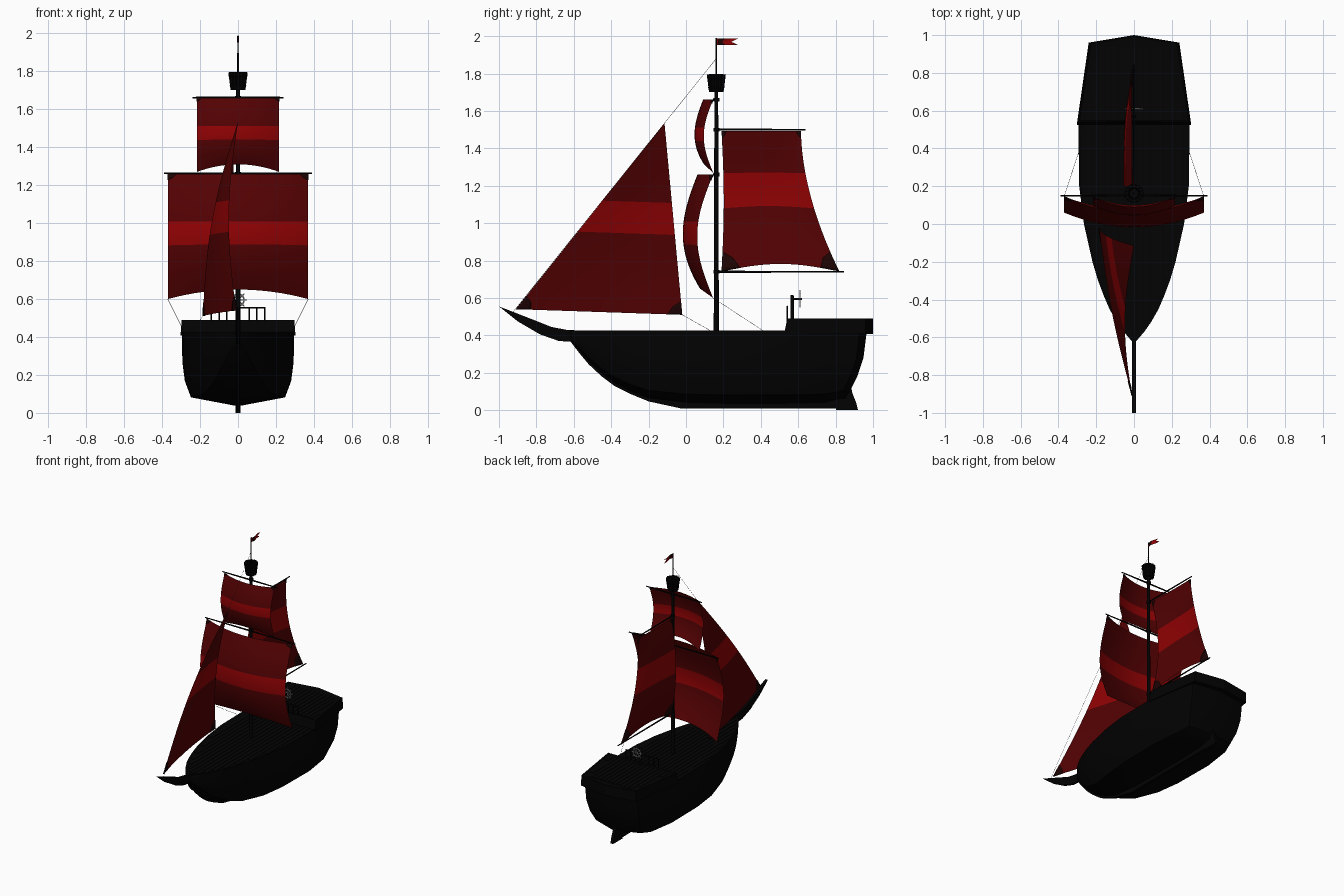
import bpy, bmesh, math
from mathutils import Vector, Matrix

if "Cube" in bpy.data.objects:
    bpy.data.objects.remove(bpy.data.objects["Cube"])


def material(name, r, g, b):
    m = bpy.data.materials.new(name)
    m.use_nodes = True
    m.diffuse_color = (r, g, b, 1)
    bsdf = next(n for n in m.node_tree.nodes if n.type == 'BSDF_PRINCIPLED')
    bsdf.inputs["Base Color"].default_value = (r, g, b, 1)
    bsdf.inputs["Roughness"].default_value = 0.8
    return m


BLACK = material("black wood", 0.0006, 0.0006, 0.0006)
PLANK = material("deck planks", 0.001, 0.001, 0.001)
DARK = material("dark red cloth", 0.088, 0.0004, 0.0008)
BRIGHT = material("bright red cloth", 0.285, 0.0006, 0.0012)
PATCH = material("corner patch", 0.012, 0.001, 0.001)
STEEL = material("grey metal", 0.5, 0.5, 0.5)
ROPE = material("rope", 0.03, 0.03, 0.028)


def finish(name, bm, mats, angle=0.6):
    me = bpy.data.meshes.new(name)
    bm.to_mesh(me)
    bm.free()
    for m in mats:
        me.materials.append(m)
    ob = bpy.data.objects.new(name, me)
    bpy.context.collection.objects.link(ob)
    bpy.ops.object.select_all(action='DESELECT')
    ob.select_set(True)
    bpy.context.view_layer.objects.active = ob
    bpy.ops.object.shade_smooth_by_angle(angle=angle)
    return ob


def rod(name, a, b, r0, r1, mat, sides=8):
    a, b = Vector(a), Vector(b)
    bm = bmesh.new()
    rot = (b - a).to_track_quat('Z', 'Y').to_matrix().to_4x4()
    bmesh.ops.create_cone(bm, cap_ends=True, segments=sides, radius1=r0, radius2=r1,
                          depth=(b - a).length, matrix=Matrix.Translation((a + b) / 2) @ rot)
    return finish(name, bm, [mat], 0.9)


def prism(name, pts, axis, lo, hi, mat, inset=0, drop=0):
    """Extrude a flat outline along x or z, with an optional sunken top."""
    bm = bmesh.new()
    place = (lambda p, h: (h, p[0], p[1])) if axis == 'x' else (lambda p, h: (p[0], p[1], h))
    rings = [[bm.verts.new(place(p, h)) for p in pts] for h in (lo, hi)]
    bm.faces.new(rings[0])
    top = bm.faces.new(rings[1])
    for i in range(len(pts)):
        j = (i + 1) % len(pts)
        bm.faces.new((rings[0][i], rings[0][j], rings[1][j], rings[1][i]))
    bmesh.ops.recalc_face_normals(bm, faces=bm.faces)
    if inset:
        bmesh.ops.inset_region(bm, faces=[top], thickness=inset)
        bmesh.ops.translate(bm, verts=top.verts, vec=(0, 0, -drop))
    return finish(name, bm, [mat], 0.3)


def cloth(name, f, nu, nv, mats, band=None):
    """Grid surface f(u, v); faces whose v lies in the band take the second material."""
    bm = bmesh.new()
    g = [[bm.verts.new(f(i / nu, j / nv)) for i in range(nu + 1)] for j in range(nv + 1)]
    for j in range(nv):
        for i in range(nu):
            face = bm.faces.new((g[j][i], g[j][i + 1], g[j + 1][i + 1], g[j + 1][i]))
            face.material_index = int(bool(band) and band[0] < (j + 0.5) / nv < band[1])
    bmesh.ops.remove_doubles(bm, verts=bm.verts, dist=1e-5)
    return finish(name, bm, mats, 1.5)


def corner(name, f, u0, v0, du, dv):
    ob = cloth(name, lambda a, b: f(u0 + du * a * (1 - 0.4 * b), v0 + dv * b * (1 - 0.4 * a)),
               4, 4, [PATCH])
    mod = ob.modifiers.new("thickness", 'SOLIDIFY')
    mod.thickness, mod.offset = 0.006, 0


# Hull: stations of y, half width, bottom height
TOP = 0.425
STATIONS = [(-.62, .012, .37), (-.57, .055, .32), (-.52, .09, .26), (-.45, .13, .195),
            (-.38, .16, .142), (-.3, .19, .1), (-.2, .22, .062), (0, .265, .04), (.2, .29, .035),
            (.53, .295, .035), (.75, .262, .04), (.93, .228, .06)]
SECTION = [(1, 1), (.995, .6), (.95, .34), (.84, .12), (0, 0)]


def half_width(y):
    for (y0, w0, _), (y1, w1, _) in zip(STATIONS, STATIONS[1:]):
        if y0 <= y <= y1:
            return w0 + (w1 - w0) * (y - y0) / (y1 - y0)
    return 0


bm = bmesh.new()
rings = []
for y, w, zb in STATIONS + [(.967, 0, .06)]:
    half = []
    for x, t in SECTION:
        rake = 0.115 * (1 - t) ** 2 if y > 0.9 else 0
        half.append((w * x ** (1 + max(0, -y) / 0.6), y - rake, zb + (TOP - zb) * t))
    pts = half + [(-x, yy, z) for x, yy, z in half[-2::-1]]
    rings.append([bm.verts.new(p) for p in pts])
for a, b in zip(rings, rings[1:]):
    for i in range(len(a)):
        j = (i + 1) % len(a)
        bm.faces.new((a[i], a[j], b[j], b[i]))
bm.faces.new(rings[0])
bmesh.ops.remove_doubles(bm, verts=bm.verts, dist=1e-4)
bmesh.ops.recalc_face_normals(bm, faces=bm.faces)
deck = [f for f in bm.faces if f.calc_center_median().z > TOP - 0.001]
bmesh.ops.inset_region(bm, faces=deck, thickness=0.012)
bmesh.ops.translate(bm, verts=list({v for f in deck for v in f.verts}), vec=(0, 0, -0.008))
finish("hull", bm, [BLACK], 0.45)

# Keel with stem, rudder, bowsprit
prism("keel", [(-.62, .37), (-.57, .305), (-.52, .245), (-.45, .18), (-.38, .128), (-.3, .088),
               (-.2, .047), (-.02, .008), (.86, .008), (.86, .06), (0, .06), (-.2, .08),
               (-.3, .12), (-.45, .22), (-.57, .36)], 'x', -.01, .01, BLACK)
prism("rudder", [(.8, .0), (.92, .0), (.91, .04), (.89, .09), (.88, .14), (.92, .22),
                 (.95, .35), (.9, .35), (.84, .1)], 'x', -.012, .012, BLACK)
prism("bowsprit", [(-1, .555), (-.9, .475), (-.78, .405), (-.68, .37), (-.6, .365), (-.56, .425),
                   (-.64, .43), (-.72, .445), (-.82, .485)], 'x', -.011, .011, BLACK)

# Raised stern deck: overhanging rim, sides and front leaning inward
outline = [(.303, .525), (.24, .96), (0, 1), (-.24, .96), (-.303, .525)]
stern = prism("stern_deck", outline, 'z', .408, .49, BLACK, 0.012, 0.006)
for v in stern.data.vertices:
    if v.co.z > .45:
        v.co.x *= .98
        v.co.y += .016 if v.co.y < .6 else 0

# Deck planks
for k in range(-7, 8):
    x = k * 0.034
    edge = abs(x) + 0.026
    front = next(n / 100 for n in range(-60, 50) if half_width(n / 100) > edge)
    for name, y0, y1, z in (("main_plank", front, .523, .417),
                            ("stern_plank", .556, min(.94, .53 + (.256 - abs(x)) / .151), .484)):
        prism(name, [(x - .014, y0), (x + .014, y0), (x + .014, y1), (x - .014, y1)],
              'z', z - .002, z + .004, PLANK)

# Mast, spars and collars
MY = 0.162
rod("lower_mast", (0, MY, .4), (0, MY, 1.72), .014, .01, BLACK, 12)
rod("top_mast", (0, MY, 1.7), (0, MY, 1.99), .006, .003, BLACK)
for z in (.74, 1.26, 1.5, 1.66):
    rod("mast_collar", (0, MY, z - .01), (0, MY, z + .01), .016, .016, BLACK, 12)
for s in (-1, 1):
    rod("main_yard", (0, .15, 1.262), (s * .39, .15, 1.262), .006, .004, BLACK)
    rod("top_yard", (0, .15, 1.662), (s * .24, .15, 1.662), .006, .004, BLACK)
rod("gaff", (0, MY, 1.5), (0, .64, 1.5), .006, .004, BLACK)
rod("boom", (0, MY, .74), (0, .845, .74), .006, .004, BLACK)

# Lookout basket: floor, staves and hoops
rod("basket_floor", (0, MY, 1.705), (0, MY, 1.715), .034, .035, BLACK, 12)
for k in range(12):
    c, s = math.cos(k * math.pi / 6), math.sin(k * math.pi / 6)
    rod("basket_stave", (.03 * c, MY + .03 * s, 1.702), (.04 * c, MY + .04 * s, 1.796),
        .009, .011, BLACK, 6)


def ring(name, loc, major, minor, mat, rot=(0, 0, 0)):
    bpy.ops.mesh.primitive_torus_add(location=loc, rotation=rot, major_radius=major,
                                     minor_radius=minor, major_segments=20, minor_segments=6)
    bpy.context.object.name = name
    bpy.context.object.data.materials.append(mat)
    bpy.ops.object.shade_smooth()


for z, r in ((1.725, .04), (1.775, .046)):
    ring("basket_hoop", (0, MY, z), r, .004, BLACK)


# Sails
def square_sail(name, w, z0, h, lift, belly, camber):
    def f(u, v):
        s = 2 * u - 1
        bow = 1 - s * s
        return (w * s, .145 - belly * math.sin(math.pi * v) - bow * camber * (1 + .2 * v),
                z0 + h * v + bow * lift * (1 - v) ** 4)
    cloth(name, f, 16, 21, [DARK, BRIGHT], (.42, .63))
    for u in (0, 1):
        corner(name + "_patch", f, u, 1, .06 - .12 * u, -.05)


def spanker(u, v):
    y0 = .19 + .012 * math.sin(math.pi * v)
    y1 = .615 + .205 * (1 - v) ** 1.8
    return (-.01 - .045 * math.sin(math.pi * v) * (1 - .6 * u ** 4), y0 + (y1 - y0) * u,
            .742 + .75 * v + .04 * math.sin(math.pi * u) * (1 - v) ** 2)


def jib(u, v):
    tack, clew, head = Vector((-.01, -.91, .54)), Vector((-.185, -.02, .51)), Vector((0, -.115, 1.535))
    p = tack.lerp(clew, u).lerp(head, v)
    p.x -= .043 * math.sin(math.pi * v) + .02 * math.sin(math.pi * u) * (1 - v)
    return p


square_sail("main_sail", .37, .6, .66, .05, .085, .07)
square_sail("top_sail", .217, 1.27, .39, .04, .05, .045)
cloth("aft_sail", spanker, 16, 20, [DARK, BRIGHT], (.45, .7))
cloth("head_sail", jib, 16, 24, [DARK, BRIGHT], (.41, .59))
for u in (0, 1):
    corner("aft_sail_patch", spanker, u, 0, .16 - .32 * u, .14)
    corner("aft_sail_patch", spanker, u, 1, .06 - .12 * u, -.05)
    corner("head_sail_patch", jib, u, 0, .09 - .18 * u, .07)

# Swallow-tailed flag with a dark bar near the hoist
cloth("flag", lambda u, v: (.006 * math.sin(6 * v), MY + .115 * v * (1 - .3 * (1 - abs(2 * u - 1))),
                            1.953 + .033 * u), 2, 10, [BRIGHT, PATCH], (.1, .4))

# Rigging ropes
rod("forestay", (0, MY, 1.88), (0, -.925, .525), .0009, .0009, ROPE, 4)
rod("head_sail_sheet", (-.185, -.02, .51), (-.25, .14, .42), .0009, .0009, ROPE, 4)
for s in (-1, 1):
    rod("main_sheet", (s * .37, .145, .6), (s * .28, .42, .42), .0009, .0009, ROPE, 4)

# Railing at the break of the stern deck
rod("rail_bar", (-.145, .542, .555), (.145, .542, .555), .004, .004, BLACK)
for x in (-.14, -.1, -.06, .06, .1, .14):
    rod("rail_post", (x, .542, .47), (x, .542, .555), .004, .004, BLACK)

# Steering wheel on its post
rod("wheel_post", (0, .568, .47), (0, .568, .615), .011, .008, BLACK)
rod("wheel_axle", (0, .56, .595), (0, .62, .595), .005, .005, BLACK)
ring("wheel_rim", (0, .61, .595), .032, .004, STEEL, (math.pi / 2, 0, 0))
for k in range(8):
    c, s = math.cos(k * math.pi / 4), math.sin(k * math.pi / 4)
    rod("wheel_spoke", (0, .61, .595), (.047 * c, .61, .595 + .047 * s), .003, .003, STEEL, 6)
